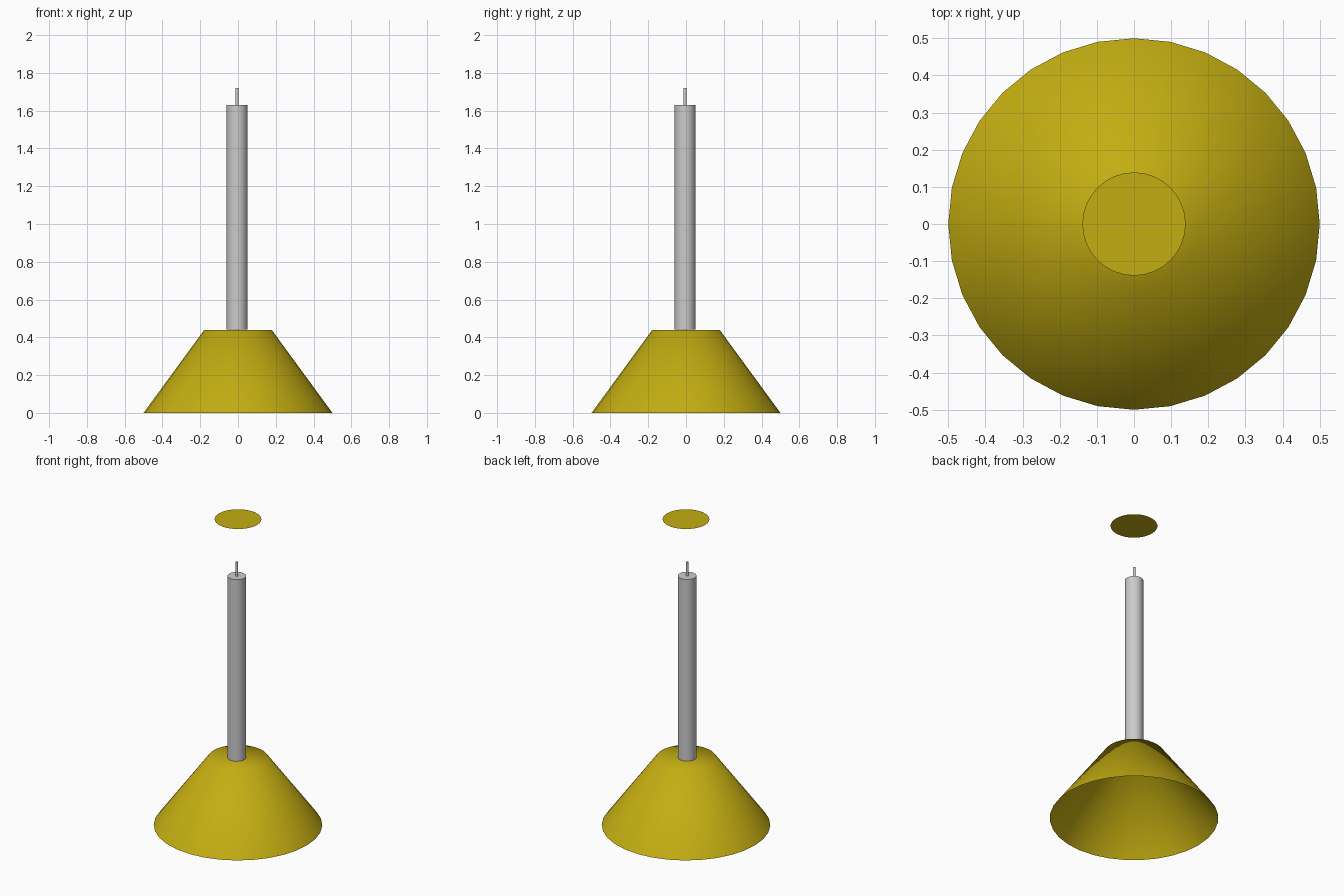
import bpy, bmesh
from mathutils import Matrix

if "Cube" in bpy.data.objects:
    bpy.data.objects.remove(bpy.data.objects["Cube"])

gold = bpy.data.materials.new("gold")
gold.diffuse_color = (0.55, 0.42, 0.006, 1)
gold.use_nodes = True
gold.node_tree.nodes["Principled BSDF"].inputs["Base Color"].default_value = gold.diffuse_color


def finish(name, bm, mat=None, smooth_all=False):
    mesh = bpy.data.meshes.new(name)
    bm.to_mesh(mesh)
    bm.free()
    obj = bpy.data.objects.new(name, mesh)
    bpy.context.collection.objects.link(obj)
    if mat:
        mesh.materials.append(mat)
    bpy.ops.object.select_all(action='DESELECT')
    obj.select_set(True)
    bpy.context.view_layer.objects.active = obj
    if smooth_all:
        bpy.ops.object.shade_smooth()
    else:
        bpy.ops.object.shade_smooth_by_angle()
    return obj


def turned(name, r1, r2, z1, z2, xy=0.0, sides=32, mat=None, open_bottom=False):
    bm = bmesh.new()
    bmesh.ops.create_cone(bm, cap_ends=True, segments=sides, radius1=r1, radius2=r2,
                          depth=z2 - z1,
                          matrix=Matrix.Translation((xy, xy, (z1 + z2) / 2)))
    if open_bottom:
        bm.normal_update()
        caps = [f for f in bm.faces if f.normal.z < -0.9]
        bmesh.ops.delete(bm, geom=caps, context='FACES_ONLY')
    return finish(name, bm, mat, open_bottom)


# Shade: closed on top, open below, softly shaded over the rim
turned("shade", 0.5, 0.178, 0.0, 0.44, mat=gold, open_bottom=True)

# Stem standing on the shade, with the thin cord coming out of it
turned("stem", 0.055, 0.055, 0.442, 1.63, xy=-0.005)
turned("cord", 0.008, 0.008, 1.63, 1.72, xy=-0.005, sides=16)

# Ceiling plate: a flat disc
bm = bmesh.new()
bmesh.ops.create_circle(bm, cap_ends=True, segments=32, radius=0.139,
                        matrix=Matrix.Translation((0, 0, 2.0)))
finish("ceiling_plate", bm, gold)
